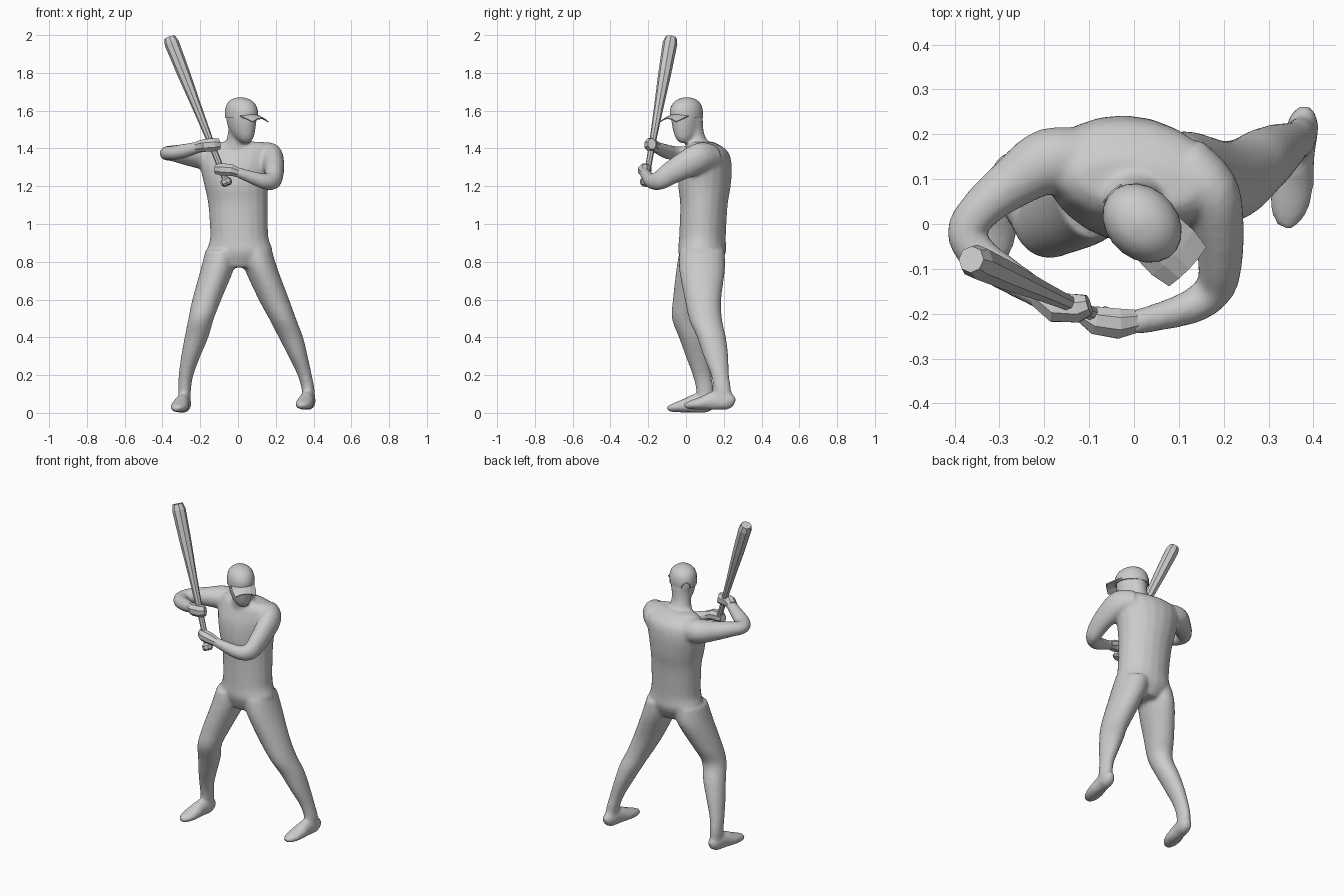
import bpy, bmesh, math
from mathutils import Vector


def spline(rows, steps):
    """Catmull-Rom interpolation of section rows."""
    if steps < 2:
        return rows
    out = []
    for i in range(len(rows) - 1):
        p0, p1 = rows[max(i - 1, 0)], rows[i]
        p2, p3 = rows[i + 1], rows[min(i + 2, len(rows) - 1)]
        for k in range(steps):
            t = k / steps
            out.append(tuple(
                0.5 * (2 * b + (c - a) * t + (2 * a - 5 * b + 4 * c - d) * t * t
                       + (3 * b - a - 3 * c + d) * t ** 3)
                for a, b, c, d in zip(p0, p1, p2, p3)))
    out.append(rows[-1])
    return out


def loft(bm, rows, sides=20, steps=4, level=None):
    """Closed tube through rows (x, y, z, r1, r2). level = rotation of
    horizontal rings in degrees, None = rings square to the path."""
    rows = spline(rows, steps)
    pts = [Vector(r[:3]) for r in rows]
    rings = []
    for i, r in enumerate(rows):
        if level is None:
            t = (pts[min(i + 1, len(pts) - 1)] - pts[max(i - 1, 0)]).normalized()
            u = t.cross(Vector((0, 0, 1))).normalized()
            v = u.cross(t)
        else:
            a = math.radians(level)
            u = Vector((math.cos(a), math.sin(a), 0))
            v = Vector((-math.sin(a), math.cos(a), 0))
        ring = []
        for k in range(sides):
            a = 2 * math.pi * (k + 0.5) / sides
            ring.append(bm.verts.new(pts[i] + u * r[3] * math.cos(a) + v * r[4] * math.sin(a)))
        rings.append(ring)
    faces = [bm.faces.new(rings[0]), bm.faces.new(rings[-1][::-1])]
    for a, b in zip(rings, rings[1:]):
        for k in range(sides):
            j = (k + 1) % sides
            faces.append(bm.faces.new((a[k], b[k], b[j], a[j])))
    bmesh.ops.recalc_face_normals(bm, faces=faces)


def finish(bm, name, smooth=False):
    me = bpy.data.meshes.new(name)
    bm.to_mesh(me)
    bm.free()
    for p in me.polygons:
        p.use_smooth = smooth
    ob = bpy.data.objects.new(name, me)
    bpy.context.collection.objects.link(ob)
    return ob


body = bmesh.new()
# torso
loft(body, [(.01, .08, .77, .09, .09), (.01, .085, .85, .172, .125), (.007, .087, .93, .155, .123),
            (0, .095, 1.1, .158, .125), (-.008, .098, 1.2, .17, .138), (-.01, .105, 1.3, .19, .136),
            (0, .11, 1.37, .2, .118), (.005, .1, 1.41, .18, .09), (.005, .09, 1.435, .13, .05)], level=-8)
# neck and head
loft(body, [(0, .08, 1.38, .1, .08), (0, .055, 1.44, .064, .06), (.003, .04, 1.49, .056, .054),
            (.01, .03, 1.56, .06, .06)], level=0)
loft(body, [(.042, -.012, 1.43, .022, .022), (.033, -.006, 1.455, .054, .044), (.022, 0, 1.5, .078, .061),
            (.018, .002, 1.56, .09, .072), (.017, .002, 1.61, .088, .07), (.016, .002, 1.645, .06, .05)], level=-45)
# legs
loft(body, [(-.085, .08, .86, .088, .115), (-.11, .07, .76, .088, .122), (-.165, .025, .6, .077, .095),
            (-.195, .0, .5, .068, .075), (-.22, .032, .4, .063, .07), (-.25, .06, .3, .051, .062),
            (-.275, .085, .2, .039, .05), (-.283, .1, .12, .034, .047), (-.283, .1, .03, .032, .044)], level=0)
loft(body, [(.09, .085, .86, .09, .12), (.123, .085, .76, .088, .122), (.19, .09, .6, .081, .097),
            (.24, .105, .49, .071, .087), (.28, .135, .4, .065, .077), (.318, .158, .3, .051, .066),
            (.353, .18, .2, .038, .048), (.372, .193, .12, .034, .047), (.377, .2, .04, .032, .044)], level=0)
# feet: heel position and toe position
for hx, hy, tx, ty, z0 in [(-.275, .15, -.325, -.098, 0), (.382, .255, .338, -.008, .015)]:
    rows = [(0, .035, .018, .025), (.12, .047, .035, .046), (.4, .05, .038, .05), (.62, .038, .047, .037),
            (.85, .028, .042, .025), (1, .022, .02, .014)]
    loft(body, [(hx + (tx - hx) * f, hy + (ty - hy) * f, z + z0, w, h) for f, z, w, h in rows])
# arms
loft(body, [(-.1, .14, 1.345, .07, .07), (-.19, .14, 1.36, .074, .07), (-.27, .092, 1.366, .058, .056),
            (-.34, .035, 1.374, .047, .044), (-.373, -.018, 1.374, .044, .038), (-.345, -.07, 1.376, .043, .038),
            (-.28, -.115, 1.388, .038, .037), (-.19, -.17, 1.412, .029, .028)])
loft(body, [(.11, .12, 1.355, .08, .072), (.17, .075, 1.353, .064, .078), (.188, 0, 1.315, .057, .073),
            (.192, -.08, 1.27, .05, .062), (.183, -.138, 1.232, .044, .052), (.14, -.178, 1.226, .04, .042),
            (.07, -.203, 1.248, .033, .034), (-.01, -.222, 1.277, .027, .026)])
figure = finish(body, "body", True)
# fuse the overlapping limbs into one soft skin
rm = figure.modifiers.new("fuse", 'REMESH')
rm.mode = 'VOXEL'
rm.voxel_size = .01
rm.use_smooth_shade = True
sm = figure.modifiers.new("soften", 'SMOOTH')
sm.factor = .5
sm.iterations = 6

# cap crown, with a slight overhang above the face
bm = bmesh.new()
loft(bm, [(.018, .002, 1.562, .096, .078), (.018, .002, 1.60, .096, .078), (.016, .003, 1.635, .082, .068),
          (.014, .004, 1.66, .052, .044), (.013, .004, 1.671, .012, .01)], level=-45, steps=3)
cap = finish(bm, "cap_crown", True)
bpy.context.view_layer.objects.active = cap
cap.select_set(True)
bpy.ops.object.shade_smooth_by_angle()

# cap strap arch at the back of the head
bm = bmesh.new()
back, side = Vector((-.707, .707, 0)), Vector((.707, .707, 0))
arch = []
for k in range(9):
    a = math.pi * k / 8
    p = Vector((.018, .002, 1.567)) + back * (.092 + .004 * math.sin(a)) + side * .026 * math.cos(a)
    arch.append((p.x, p.y, p.z + .028 * math.sin(a), .003, .003))
loft(bm, arch, sides=6, steps=1)
finish(bm, "cap_strap_opening", True)

# cap brim: arched panel pointing to the front right
bm = bmesh.new()
d, w = Vector((.72, -.69, 0)), Vector((.69, .72, 0))
grid = []
for u, half, z in [(.055, .064, 1.588), (.1, .066, 1.573), (.145, .058, 1.556)]:
    row = []
    for k in range(-2, 3):
        s = k / 2
        p = Vector((.018, .002, z - .018 * s * s)) + d * (u - .006 * s * s) + w * half * s
        row.append(bm.verts.new(p))
    grid.append(row)
for a, b in zip(grid, grid[1:]):
    for k in range(4):
        bm.faces.new((a[k], a[k + 1], b[k + 1], b[k]))
brim = finish(bm, "cap_brim")
brim.modifiers.new("thickness", 'SOLIDIFY').thickness = .006

# gloved hands, faceted
for name, rows in [
    ("right_hand", [(-.212, -.158, 1.408, .03, .032), (-.175, -.186, 1.416, .036, .036),
                    (-.125, -.188, 1.42, .034, .037), (-.1, -.18, 1.424, .024, .03)]),
    ("left_hand", [(.002, -.217, 1.272, .028, .026), (-.035, -.222, 1.285, .036, .033),
                   (-.085, -.215, 1.289, .034, .035), (-.118, -.2, 1.29, .02, .026)]),
]:
    bm = bmesh.new()
    loft(bm, rows, sides=8, steps=1)
    finish(bm, name)

# eight-sided bat with knob
bm = bmesh.new()
base, tip = Vector((-.055, -.217, 1.205)), Vector((-.363, -.079, 1.988))
rows = []
for f, r in [(0, .022), (.012, .03), (.035, .03), (.05, .016), (.28, .017), (.5, .024),
             (.75, .034), (.96, .039), (1, .03)]:
    p = base.lerp(tip, f)
    rows.append((p.x, p.y, p.z, r, r))
loft(bm, rows, sides=8, steps=1)
finish(bm, "bat")
